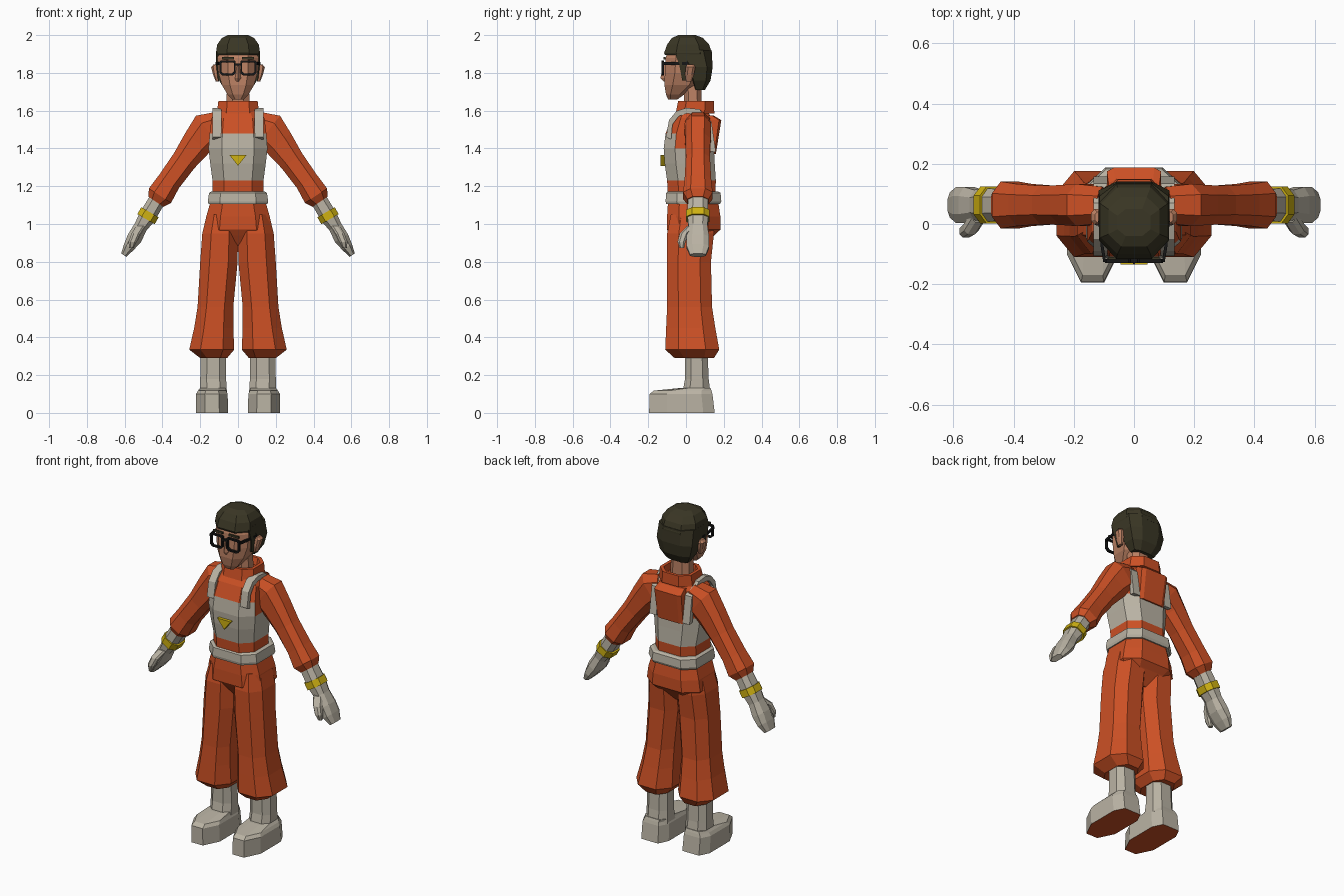
import bpy, bmesh
from mathutils import Vector as V

cube = bpy.data.objects.get("Cube")
if cube:
    bpy.data.objects.remove(cube)


def material(name, rgb):
    m = bpy.data.materials.new(name)
    m.diffuse_color = (*rgb, 1)
    m.use_nodes = True
    node = next(n for n in m.node_tree.nodes if n.type == "BSDF_PRINCIPLED")
    node.inputs["Base Color"].default_value = (*rgb, 1)
    return m


ORANGE = material("suit_orange", (0.6, 0.08, 0.018))
GREY = material("warm_grey", (0.49, 0.45, 0.37))
YELLOW = material("yellow", (0.62, 0.44, 0.006))
SKIN = material("skin", (0.5, 0.22, 0.125))
HAIR = material("dark_hair", (0.042, 0.037, 0.018))
BLACK = material("frame_black", (0.008, 0.008, 0.008))


def loft(name, rings, mats, rule=None, cyclic=False, side=1):
    """Skin a list of point rings; side -1 mirrors, rule picks a material per face."""
    bm = bmesh.new()
    rows = [[bm.verts.new((p[0] * side, p[1], p[2])) for p in r] for r in rings]
    n = len(rows[0])
    pairs = list(zip(rows, rows[1:]))
    if cyclic:
        pairs.append((rows[-1], rows[0]))
    else:
        bm.faces.new(rows[0])
        bm.faces.new(rows[-1])
    for a, b in pairs:
        for i in range(n):
            j = (i + 1) % n
            bm.faces.new((a[i], a[j], b[j], b[i]))
    bmesh.ops.recalc_face_normals(bm, faces=bm.faces)
    bm.normal_update()
    if rule:
        for f in bm.faces:
            f.material_index = rule(f.calc_center_median(), f.normal)
    me = bpy.data.meshes.new(name)
    bm.to_mesh(me)
    bm.free()
    for m in mats:
        me.materials.append(m)
    ob = bpy.data.objects.new(name, me)
    bpy.context.collection.objects.link(ob)
    return ob


def both(name, rings, mats, rule=None, cyclic=False):
    for side, word in ((1, "left_"), (-1, "right_")):
        loft(word + name, rings, mats, rule, cyclic, side)


def octagon(z, x0, x1, y0, y1, front=0.5, back=0.5):
    """Horizontal rectangle with chamfered corners."""
    w, d = (x1 - x0) / 2, (y1 - y0) / 2
    fx, fy, bx, by = w * front, d * front, w * back, d * back
    return [V(p + (z,)) for p in (
        (x0 + fx, y0), (x1 - fx, y0), (x1, y0 + fy), (x1, y1 - by),
        (x1 - bx, y1), (x0 + bx, y1), (x0, y1 - by), (x0, y0 + fy))]


def stack(rows, front=0.5, back=0.5):
    """Centred octagons from (z, half width, front y, back y)."""
    return [octagon(z, -w, w, a, b, front, back) for z, w, a, b in rows]


def tube(rows, y=0.063, c=0.5):
    """Octagon rings across an arm path of (x, z, half width, half depth)."""
    pts = [V((r[0], y, r[1])) for r in rows]
    rings = []
    for i, (p, r) in enumerate(zip(pts, rows)):
        t = (pts[min(i + 1, len(pts) - 1)] - pts[max(i - 1, 0)]).normalized()
        u = V((-t.z, 0, t.x))
        flat = octagon(0, -r[2], r[2], -r[3], r[3], c, c)
        rings.append([p + u * q.x + V((0, q.y, 0)) for q in flat])
    return rings


def box(x0, x1, y0, y1, z0, z1):
    return [[V((x0, y0, z)), V((x1, y0, z)), V((x1, y1, z)), V((x0, y1, z))]
            for z in (z0, z1)]


# Torso with the vest coloured on it
def vest(c, n):
    low = 1.23 < c.z < 1.41
    bib = 1.41 < c.z < 1.48 and n.y < -0.3
    return 1 if low or bib else 0


loft("torso", stack([
    (1.14, .135, -.095, .155), (1.23, .135, -.1, .158), (1.32, .147, -.113, .152),
    (1.40, .156, -.118, .148), (1.48, .15, -.108, .145), (1.56, .14, -.075, .135),
    (1.605, .11, -.04, .11)], .45, .45), [ORANGE, GREY], vest)
loft("back_panel", stack([(1.37, .085, .09, .158), (1.55, .09, .09, .187),
                          (1.575, .085, .08, .145)], .1, .25), [ORANGE])

# Shoulder straps
path = [(-.106, 1.46), (-.09, 1.55), (-.05, 1.598), (0, 1.615),
        (.07, 1.608), (.135, 1.54), (.158, 1.38)]
strap = []
for y, z in path:
    d = (V((y, z)) - V((.03, 1.4))).normalized() * .03
    strap.append([V((.088, y, z)), V((.134, y, z)),
                  V((.134, y - d.x, z - d.y)), V((.088, y - d.x, z - d.y))])
both("shoulder_strap", strap, [GREY])

# Chest badge and belt
loft("chest_badge", [[V((-.045, y, 1.365)), V((.045, y, 1.365)), V((0, y, 1.308))]
                     for y in (-.108, -.134)], [YELLOW])
loft("belt", stack([(1.105, .156, -.105, .18), (1.12, .16, -.108, .187),
                    (1.165, .153, -.105, .183), (1.172, .14, -.095, .17)], .4, .4), [GREY])

# Collar with a hollow top, neck
loft("collar", stack([(1.585, .112, -.055, .15), (1.65, .104, -.042, .148),
                      (1.65, .085, -.025, .13), (1.61, .08, -.02, .12)], .45, .5), [ORANGE])
loft("neck", stack([(1.6, .062, -.01, .085), (1.75, .058, -.012, .08)]), [SKIN])

# Trousers
loft("hips", stack([(1.12, .145, -.095, .17), (1.04, .168, -.1, .182),
                    (.97, .178, -.1, .182), (.94, .15, -.08, .15),
                    (.87, .05, -.03, .09)], .45, .45), [ORANGE])
both("trouser_leg", [octagon(*r) for r in (
    (1.05, .01, .165, -.08, .14), (.95, 0, .189, -.1, .148), (.80, .002, .2, -.1, .132),
    (.56, .025, .214, -.1, .138), (.45, .025, .232, -.105, .155),
    (.335, .02, .258, -.11, .176), (.29, .058, .2, -.06, .148))], [ORANGE])

# Boots
both("boot_shaft", [octagon(.1, .058, .2, -.02, .13), octagon(.18, .063, .2, -.005, .12),
                    octagon(.31, .063, .198, -.005, .115)], [GREY])
both("boot_foot", [octagon(z, *r, .55, .35) for z, *r in (
    (0, .052, .222, -.195, .152), (.1, .055, .222, -.193, .14),
    (.118, .062, .212, -.17, .135), (.132, .066, .2, -.03, .13))],
    [GREY, ORANGE], lambda c, n: 1 if n.z < -.9 else 0)

# Sleeves and gloves
both("sleeve", tube([
    (.09, 1.53, .07, .06), (.16, 1.495, .1, .07), (.215, 1.43, .082, .066),
    (.285, 1.335, .067, .064), (.365, 1.225, .063, .07), (.413, 1.15, .07, .078),
    (.435, 1.118, .048, .056)]), [ORANGE])
both("glove", tube([
    (.42, 1.14, .044, .052), (.483, 1.035, .045, .056), (.515, .985, .036, .05),
    (.548, .925, .04, .06), (.578, .878, .03, .06), (.605, .835, .016, .042)]), [GREY])
both("wrist_band", tube([(.466, 1.062, .053, .062), (.487, 1.026, .053, .062)]), [YELLOW])
thumb = [(.515, .03, .99, .024), (.54, -.01, .95, .024),
         (.558, -.024, .905, .021), (.565, -.022, .872, .012)]
both("thumb", [octagon(z, x - r, x + r, y - r, y + r) for x, y, z, r in thumb], [GREY])

# Head, nose, ears
loft("head", stack([
    (1.66, .03, -.095, -.045), (1.685, .055, -.106, -.01), (1.735, .085, -.114, .06),
    (1.80, .104, -.112, .1), (1.88, .108, -.108, .11), (1.95, .095, -.08, .1)]), [SKIN])
loft("nose", [[V((-w, -.1, z)), V((0, y, z)), V((w, -.1, z))]
              for z, w, y in ((1.755, .022, -.118), (1.772, .024, -.136),
                              (1.85, .012, -.115))], [SKIN])
both("ear", [octagon(1.755, .1, .118, .0, .03), octagon(1.79, .1, .132, -.005, .042),
             octagon(1.83, .1, .142, -.002, .05), octagon(1.845, .1, .13, .005, .04)], [SKIN])

# Hair
loft("hair_top", stack([
    (2.0, .055, -.04, .05), (1.985, .085, -.075, .09), (1.95, .11, -.1, .122),
    (1.905, .117, -.116, .138), (1.895, .115, -.112, .138)]), [HAIR])
loft("hair_back", stack([
    (1.92, .115, -.04, .136), (1.83, .118, .022, .141), (1.76, .1, .035, .13),
    (1.71, .07, .05, .1)], .1, .5), [HAIR])
both("sideburn", [octagon(1.76, .085, .106, -.02, .005, .2, .2),
                  octagon(1.84, .09, .116, -.035, .015, .2, .2),
                  octagon(1.91, .09, .116, -.06, .03, .2, .2)], [HAIR])
both("eyebrow", box(.02, .085, -.118, -.109, 1.872, 1.884), [HAIR])


# Glasses
def lens_ring(shrink, y):
    flat = octagon(0, .012 + shrink, .097 - shrink, 1.786 + shrink, 1.866 - shrink, .35, .15)
    return [V((p.x, y, p.y)) for p in flat]


both("glasses_frame", [lens_ring(0, -.13), lens_ring(.01, -.13),
                       lens_ring(.01, -.116), lens_ring(0, -.116)], [BLACK], cyclic=True)
both("glasses_temple", [[V((x, y, z)) for x, z in ((w, 1.843), (w + .01, 1.843),
                                                  (w + .01, 1.857), (w, 1.857))]
                        for y, w in ((-.126, .092), (-.08, .1), (.01, .109))], [BLACK])
loft("glasses_bridge", box(-.016, .016, -.13, -.116, 1.838, 1.85), [BLACK])
